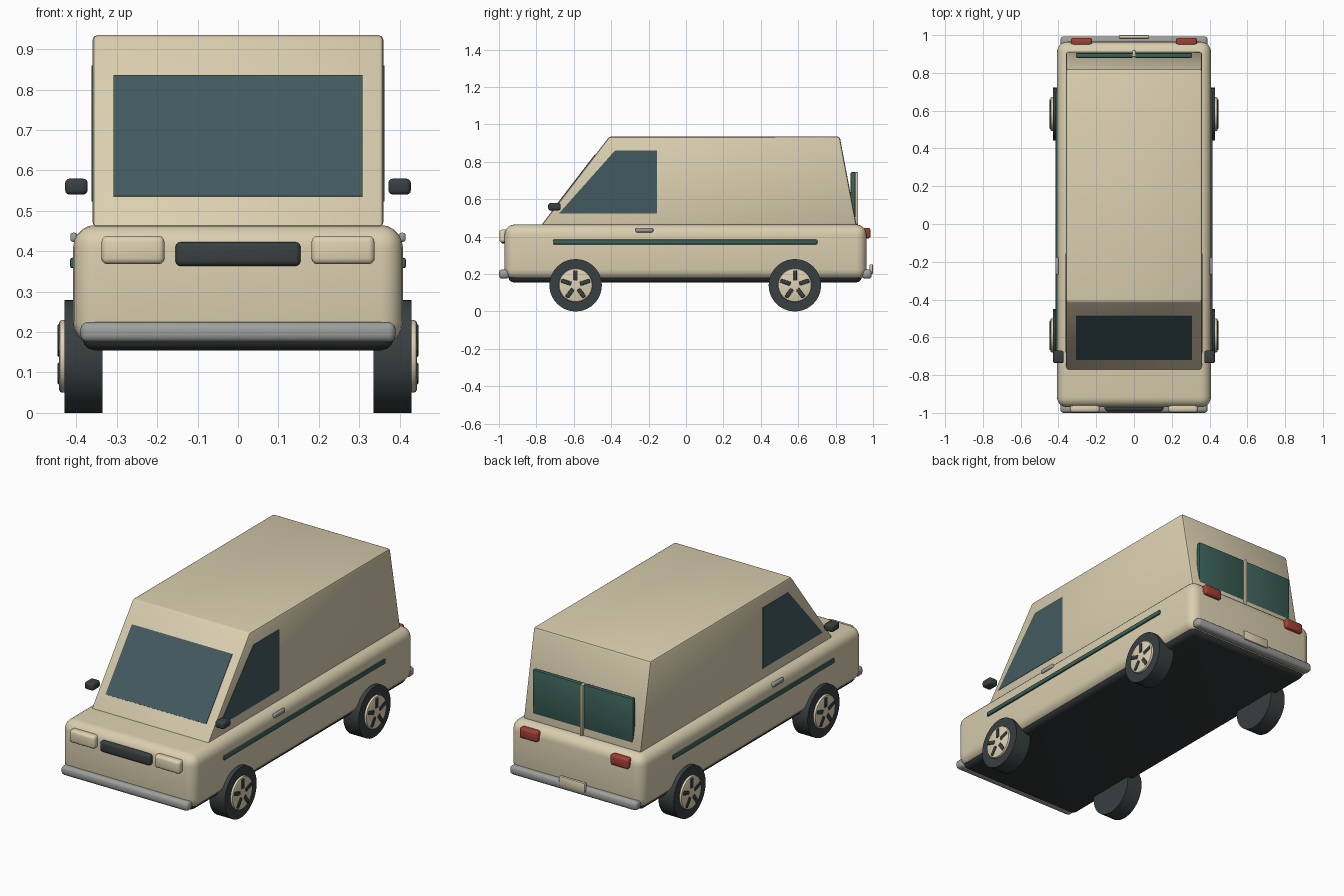
import bpy, bmesh, math
from mathutils import Matrix, Vector

old = bpy.data.objects.get("Cube")
if old:
    bpy.data.objects.remove(old, do_unlink=True)


def material(name, rgb):
    m = bpy.data.materials.new(name)
    m.use_nodes = True
    m.diffuse_color = (*rgb, 1)
    m.node_tree.nodes["Principled BSDF"].inputs["Base Color"].default_value = (*rgb, 1)
    return m


PAINT = material("beige_paint", (0.70, 0.62, 0.43))
CREAM = material("cream", (0.74, 0.65, 0.46))
GLASS = material("blue_glass", (0.055, 0.102, 0.117))
GREEN = material("dark_green", (0.045, 0.12, 0.10))
DARK = material("dark_rubber", (0.04, 0.05, 0.052))
UNDER = material("underbody_black", (0.03, 0.036, 0.038))
GREY = material("grey_metal", (0.34, 0.35, 0.33))
RED = material("red_lamp", (0.36, 0.05, 0.035))


def finish(bm, name, mat, bevel=0.0, segments=3, min_angle=30):
    """Bevel the sharp edges, then store the mesh as a shaded object."""
    bmesh.ops.recalc_face_normals(bm, faces=bm.faces)
    if bevel:
        edges = [e for e in bm.edges if e.calc_face_angle(0) > math.radians(min_angle)]
        bmesh.ops.bevel(bm, geom=edges, offset=bevel, segments=segments,
                        profile=0.5, affect='EDGES', clamp_overlap=True)
    mesh = bpy.data.meshes.new(name)
    bm.to_mesh(mesh)
    bm.free()
    mesh.materials.append(mat)
    obj = bpy.data.objects.new(name, mesh)
    bpy.context.collection.objects.link(obj)
    bpy.ops.object.select_all(action='DESELECT')
    obj.select_set(True)
    bpy.context.view_layer.objects.active = obj
    bpy.ops.object.shade_smooth_by_angle(angle=math.radians(35))
    return obj


def box(name, mat, x, y, z, bevel=0.0, segments=3):
    """Box from (low, high) ranges."""
    bm = bmesh.new()
    bmesh.ops.create_cube(bm, size=1)
    for v in bm.verts:
        v.co = Vector([(a + b) / 2 + c * (b - a) for (a, b), c in zip((x, y, z), v.co)])
    return finish(bm, name, mat, bevel, segments)


def prism(name, mat, profile, x0, x1, bevel=0.0):
    """Side profile of (y, z) points extruded across x."""
    bm = bmesh.new()
    face = bm.faces.new([bm.verts.new((x0, y, z)) for y, z in profile])
    ext = bmesh.ops.extrude_face_region(bm, geom=[face])
    moved = [g for g in ext["geom"] if isinstance(g, bmesh.types.BMVert)]
    bmesh.ops.translate(bm, verts=moved, vec=(x1 - x0, 0, 0))
    return finish(bm, name, mat, bevel, 2, 10)


def disc(name, mat, x0, x1, y, z, radius, bevel=0.0):
    """Cylinder whose axis runs along x."""
    bm = bmesh.new()
    bmesh.ops.create_cone(bm, cap_ends=True, segments=40, radius1=radius,
                          radius2=radius, depth=abs(x1 - x0))
    bm.transform(Matrix.Translation(((x0 + x1) / 2, y, z)) @ Matrix.Rotation(math.pi / 2, 4, 'Y'))
    return finish(bm, name, mat, bevel, 2)


def span(side, a, b):
    return tuple(sorted((side * a, side * b)))


# Lower body and underbody
box("lower_body", PAINT, (-0.408, 0.408), (-0.97, 0.965), (0.17, 0.465), 0.055, 5)
box("underbody", UNDER, (-0.385, 0.385), (-0.95, 0.94), (0.155, 0.25), 0.03, 3)

# Cabin
SILL, ROOF = (-0.775, 0.46), (-0.41, 0.935)
prism("cabin", PAINT, [SILL, ROOF, (0.822, 0.935), (0.912, 0.46)], -0.36, 0.36, 0.012)


# Windscreen plate lying on the sloping front
def slope(z, off):
    dy, dz = ROOF[0] - SILL[0], ROOF[1] - SILL[1]
    length = math.hypot(dy, dz)
    y = SILL[0] + dy * (z - SILL[1]) / dz
    return (y - off * dz / length, z + off * dy / length)


prism("windscreen", GLASS, [slope(0.535, -0.003), slope(0.835, -0.003),
                            slope(0.835, 0.003), slope(0.535, 0.003)], -0.308, 0.308)

# Rear window panes and divider
for side, tag in ((1, "left"), (-1, "right")):
    box(f"rear_window_{tag}", GREEN, span(side, 0.004, 0.308), (0.88, 0.905), (0.50, 0.745), 0.006, 2)
box("rear_window_divider", PAINT, (-0.008, 0.008), (0.885, 0.92), (0.465, 0.745), 0.004, 2)

# Nose and tail fittings
box("grille", DARK, (-0.155, 0.155), (-0.992, -0.95), (0.363, 0.423), 0.014)
box("front_bumper", GREY, (-0.39, 0.39), (-1.0, -0.945), (0.175, 0.225), 0.018)
box("rear_bumper", GREY, (-0.39, 0.39), (0.94, 0.993), (0.175, 0.225), 0.018)
box("rear_plate", CREAM, (-0.08, 0.08), (0.982, 1.0), (0.20, 0.252), 0.006, 2)

# Parts found on both sides
for side, tag in ((1, "left"), (-1, "right")):
    box(f"headlight_{tag}", CREAM, span(side, 0.182, 0.338), (-0.998, -0.95), (0.368, 0.438), 0.015)
    box(f"tail_light_{tag}", RED, span(side, 0.222, 0.334), (0.945, 0.986), (0.39, 0.447), 0.012)
    box(f"mirror_{tag}", DARK, span(side, 0.372, 0.428), (-0.737, -0.67), (0.54, 0.58), 0.012)
    box(f"door_handle_{tag}", GREY, span(side, 0.398, 0.415), (-0.27, -0.175), (0.423, 0.446), 0.007)
    box(f"side_stripe_{tag}", GREEN, span(side, 0.402, 0.416), (-0.712, 0.702), (0.358, 0.384), 0.006, 2)
    prism(f"side_window_{tag}", GLASS,
          [(-0.68, 0.523), (-0.38, 0.86), (-0.155, 0.86), (-0.155, 0.523)],
          side * 0.357, side * 0.362)

    # Wheels with five dark slots in each hub
    for wy, end in ((-0.59, "front"), (0.582, "rear")):
        disc(f"{end}_tyre_{tag}", DARK, side * 0.335, side * 0.43, wy, 0.14, 0.14)
        disc(f"{end}_hub_{tag}", CREAM, side * 0.42, side * 0.443, wy, 0.14, 0.09, 0.008)
        for i in range(5):
            slot = box(f"{end}_hub_slot_{tag}_{i + 1}", DARK, span(side, 0.435, 0.447),
                       (-0.011, 0.011), (0.025, 0.08), 0.004, 2)
            slot.matrix_world = (Matrix.Translation((0, wy, 0.14))
                                 @ Matrix.Rotation(math.tau * i / 5, 4, 'X'))
